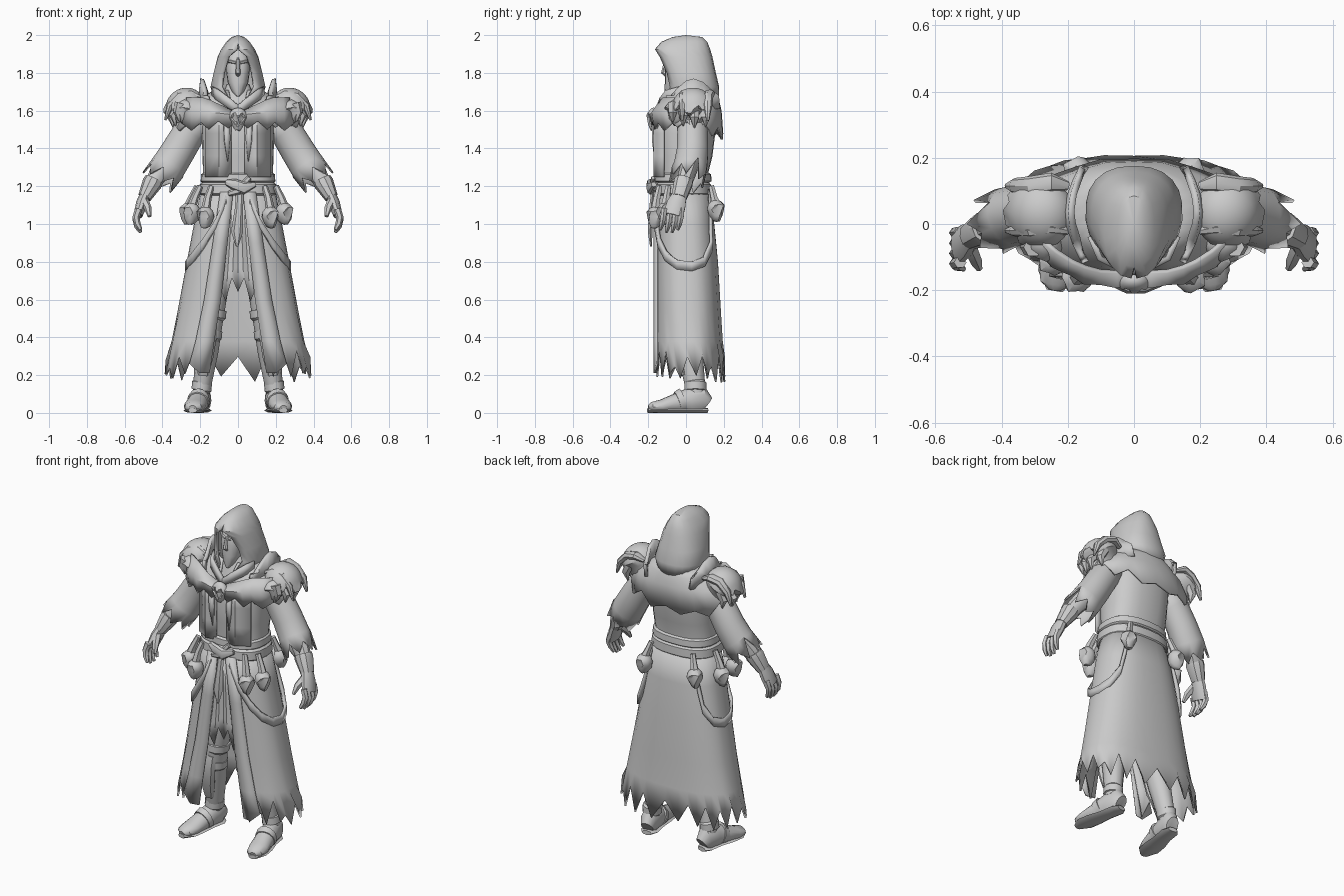
import bpy, bmesh, math, random
from mathutils import Vector, Matrix

random.seed(4)
grey = bpy.data.materials.new("stone grey")
grey.diffuse_color = (0.6, 0.6, 0.6, 1)


def finish(name, bm, mirror=False, thick=0, angle=35):
    bmesh.ops.remove_doubles(bm, verts=bm.verts, dist=0.0005)
    bmesh.ops.recalc_face_normals(bm, faces=bm.faces)
    me = bpy.data.meshes.new(name)
    bm.to_mesh(me)
    bm.free()
    me.materials.append(grey)
    ob = bpy.data.objects.new(name, me)
    bpy.context.collection.objects.link(ob)
    bpy.ops.object.select_all(action='DESELECT')
    ob.select_set(True)
    bpy.context.view_layer.objects.active = ob
    bpy.ops.object.shade_smooth_by_angle(angle=math.radians(angle))
    if thick:
        ob.modifiers.new("thickness", 'SOLIDIFY').thickness = thick
    if mirror:
        ob.modifiers.new("mirror", 'MIRROR')
    return ob


def loft(name, rings, closed=True, cap=True, **kw):
    bm = bmesh.new()
    rows = [[bm.verts.new(p) for p in r] for r in rings]
    n = len(rows[0])
    for a, b in zip(rows, rows[1:]):
        for i in range(n if closed else n - 1):
            j = (i + 1) % n
            bm.faces.new((a[i], a[j], b[j], b[i]))
    if cap and closed:
        bm.faces.new(rows[0])
        bm.faces.new(rows[-1])
    return finish(name, bm, **kw)


def wrap(name, levels, n=28, jag=0, drop=0, power=0.8, fold=0, **kw):
    """Cloth shell round the body; level = z, half width, front y, back y, half gap."""
    rings = []
    for k, (z, rx, yf, yb, gap) in enumerate(levels):
        a0 = math.asin(min(1, (gap / rx) ** (1 / power)))
        ring = []
        for i in range(n + 1):
            a = a0 + (2 * math.pi - 2 * a0) * i / n
            s, c = math.sin(a), math.cos(a)
            w = 1 + fold * k / len(levels) * (-1) ** i
            x = rx * w * math.copysign(abs(s) ** power, s)
            y = (yf + yb) / 2 - (yb - yf) / 2 * w * math.copysign(abs(c) ** power, c)
            dz = 0
            if k == len(levels) - 1:                      # ragged hem
                tear = random.uniform(.5, 1.3) if i % 2 else random.uniform(0, .35)
                dz = jag * tear - drop * (1 - c) / 2
            ring.append((x, y, z + dz))
        rings.append(ring)
    return loft(name, rings, closed=False, **kw)


def tube(name, pts, radii, n=10, up=(0, 1, 0), jag=0, floor=None, **kw):
    """Tube through points; each radius is a pair: sideways, along up."""
    pts = [Vector(p) for p in pts]
    rings = []
    for k, p in enumerate(pts):
        d = (pts[min(k + 1, len(pts) - 1)] - pts[max(k - 1, 0)]).normalized()
        side = d.cross(Vector(up)).normalized()
        top = side.cross(d)
        ring = []
        for i in range(n):
            a = 2 * math.pi * i / n
            q = p + side * radii[k][0] * math.cos(a) + top * radii[k][1] * math.sin(a)
            if jag and k == len(pts) - 1:
                q -= d * jag * (i % 2) * random.uniform(.5, 1.2)
            if floor is not None:
                q.z = max(q.z, floor)
            ring.append(q)
        rings.append(ring)
    return loft(name, rings, cap=not jag, **kw)


def ribbon(name, pts, width, thick=0.018, **kw):
    """Flat hanging strap, wide in z."""
    return loft(name, [[Vector(p) + Vector((0, 0, s * width / 2)) for s in (1, -1)] for p in pts],
                closed=False, thick=thick, **kw)


def skull(name, loc, size, turn=0, pitch=0, sub=3, **kw):
    bm = bmesh.new()
    bmesh.ops.create_icosphere(bm, subdivisions=sub, radius=1)
    for v in bm.verts:
        p = v.co.copy()
        if p.z < -0.15:                                   # cheeks and jaw
            v.co.x *= 0.75
            v.co.z *= 1.15
        for e in (-.4, .4):                               # eye sockets
            if (p - Vector((e, -.9, -.05))).length < 0.34:
                v.co.y += 0.38
        if (p - Vector((0, -.9, -.42))).length < 0.2:     # nose hole
            v.co.y += 0.25
        if 0.2 < p.z < 0.45 and p.y < -0.4:               # brow
            v.co.y -= 0.15
        if p.z < -0.65 and p.y < 0:                       # teeth
            v.co.z -= 0.12 * (int(abs(p.x) * 9) % 2)
    rot = Matrix.Rotation(turn, 4, 'Z') @ Matrix.Rotation(pitch, 4, 'X')
    bm.transform(Matrix.Translation(loc) @ rot @ Matrix.Diagonal((*size, 1)))
    return finish(name, bm, **kw)


# Hood, face mask and neck scarf
wrap("hood", [(2.0, .0001, .0, .0001, 0), (1.99, .034, -.07, .085, 0), (1.965, .062, -.13, .112, 0),
              (1.925, .09, -.165, .128, .008), (1.885, .108, -.15, .14, .05), (1.8, .13, -.122, .158, .078),
              (1.725, .147, -.105, .176, .088), (1.66, .125, -.115, .175, .05)], n=18, power=.85, thick=.014)
wrap("face_mask", [(1.93, .03, -.07, .0, 0), (1.88, .058, -.1, .03, 0), (1.82, .064, -.112, .04, 0),
                   (1.75, .055, -.112, .04, 0), (1.70, .034, -.115, .02, 0), (1.675, .008, -.11, -.05, 0)], n=16)
tube("mask_ridge", [(0, -.095, 1.88), (0, -.112, 1.85), (0, -.124, 1.8), (0, -.108, 1.785)],
     [(.007, .006), (.009, .008), (.014, .01), (.01, .006)], n=6)
tube("mask_brow", [(.01, -.105, 1.853), (.04, -.095, 1.86), (.06, -.07, 1.86)], [(.008, .008)] * 3, n=6, mirror=True)
wrap("neck", [(1.74, .06, -.07, .06, 0), (1.6, .12, -.12, .1, 0)], n=16)
ribbon("collar_fold", [(.0, -.155, 1.6), (.05, -.14, 1.64), (.11, -.11, 1.68), (.14, -.04, 1.7)], .055, mirror=True)

# Torso with coat lapels
wrap("torso", [(1.64, .14, -.1, .13, 0), (1.56, .19, -.14, .16, 0), (1.48, .192, -.155, .155, 0),
               (1.36, .188, -.152, .14, 0), (1.26, .185, -.14, .115, 0), (1.15, .2, -.14, .12, 0)], n=24)
loft("lapel", [[(.035, -.16, z), (.1, -.173, z), (.11, -.16, z), (.175, -.125, z)]
               for z in (1.58, 1.48, 1.36, 1.25)], closed=False, thick=.014, mirror=True)
loft("chest_strap", [[(.045, -.172, 1.56), (.075, -.18, 1.55)], [(.04, -.174, 1.45), (.07, -.18, 1.44)],
                     [(.05, -.162, 1.34), (.055, -.167, 1.33)]], closed=False, thick=.012, mirror=True)

# Tattered mantle and its overlapping front layer
wrap("mantle", [(1.71, .13, -.085, .15, .05), (1.66, .2, -.11, .175, .04), (1.6, .285, -.14, .19, .03),
                (1.52, .335, -.155, .2, .02)], n=22, jag=.06, drop=.08, power=.95, fold=.02, thick=.012)
loft("mantle_front", [[(x, y + .035, 1.59 + .45 * min(x, .18)), (x * 1.02, y - .01 * (i % 2), 1.575 + .12 * min(x, .15)),
                       (x * 1.04, y + .004, 1.55 - .04 * (i % 2) - .06 * x)]
                      for i, (x, y) in enumerate(((0, -.175), (.05, -.184), (.1, -.184), (.15, -.172),
                                                  (.19, -.155), (.24, -.123), (.285, -.085)))],
     closed=False, thick=.016, mirror=True)
skull("chest_skull", (0, -.172, 1.56), (.05, .034, .056), sub=3)

# Shoulder armour: skull plates, raised collars, horned edges and fangs
skull("shoulder_skull", (.28, .035, 1.625), (.108, .105, .095), turn=math.radians(78), pitch=math.radians(30), mirror=True)
skull("shoulder_front_skull", (.275, -.05, 1.595), (.066, .056, .066), turn=math.radians(38), pitch=math.radians(15), sub=2, mirror=True)
loft("shoulder_collar", [[(.155 + .05 * s, -.12 + .3 * t, 1.61), (.165 + .045 * s, -.105 + .28 * t, 1.68),
                          (.16 + .04 * s, -.09 + .26 * t, 1.67 + .1 * s)]
                         for t in (0, .15, .35, .5, .7, .85, 1) for s in [math.sin(math.pi * t)]],
     closed=False, thick=.02, mirror=True)
for i, (y, z) in enumerate(((-.07, 1.56), (-.015, 1.54), (.045, 1.53), (.105, 1.535))):
    tube(f"shoulder_fang_{i}", [(.305, y, z + .08), (.36 - abs(y - .03) * .4, y, z + .03), (.348 - abs(y - .03) * .4, y, z - .02)],
         [(.03, .03), (.024, .026), (.004, .004)], n=6, mirror=True)
for i, (y, r) in enumerate(((-.02, .022), (.115, .03))):
    tube(f"shoulder_ridge_{i}", [(.2, y, 1.67), (.25, y + .01, 1.69), (.31, y, 1.675), (.36, y, 1.625), (.385, y, 1.55)],
         [(.012, .014), (.022, r), (.024, r), (.02, r * .8), (.006, .008)], n=8, mirror=True)

# Arms: ragged sleeves, forearms, cuffs and hands
tube("sleeve", [(.19, .03, 1.57), (.255, .035, 1.49), (.315, .035, 1.39), (.365, .025, 1.31), (.425, .0, 1.22)],
     [(.08, .08), (.087, .083), (.09, .085), (.093, .09), (.097, .095)], n=14, jag=.1, thick=.01, mirror=True)
tube("forearm", [(.36, .03, 1.34), (.43, .0, 1.25), (.485, -.03, 1.16)], [(.055, .05), (.048, .046), (.036, .034)], mirror=True)
tube("cuff", [(.445, -.01, 1.235), (.455, -.015, 1.215), (.495, -.037, 1.14)], [(.05, .05), (.053, .052), (.036, .042)], mirror=True)
tube("palm", [(.487, -.03, 1.165), (.508, -.05, 1.11), (.53, -.068, 1.045)], [(.028, .035), (.032, .052), (.024, .056)], mirror=True)
for i in range(4):
    y = -.116 + .031 * i
    z = 1.06 - .007 * i * (3 - i)
    tube(f"finger_{i}", [(.525, y, z + .02), (.54, y - .004, z - .025), (.532, y - .012, z - .06), (.515, y - .02, z - .09)],
         [(.02, .017), (.019, .017), (.017, .015), (.009, .008)], n=6, mirror=True)
tube("thumb", [(.495, -.07, 1.12), (.478, -.11, 1.085), (.468, -.135, 1.04)], [(.024, .022), (.02, .02), (.01, .01)], n=6, mirror=True)

# Belts and buckle knot
for nm, z, h, g in (("upper_belt", 1.245, .026, .0), ("lower_belt", 1.185, .034, .008)):
    wrap(nm, [(z + h, .184 + g, -.15, .12, 0), (z + h * .7, .195 + g, -.166, .133, 0),
              (z - h * .7, .198 + g, -.168, .135, 0), (z - h, .19 + g, -.15, .125, 0)], n=24)
tube("belt_knot", [(-.06, -.17, 1.22), (-.02, -.19, 1.21), (.03, -.19, 1.19), (.09, -.17, 1.21)],
     [(.016, .02), (.03, .02), (.034, .02), (.014, .015)], n=8)
tube("buckle", [(-.05, -.175, 1.16), (.0, -.19, 1.175), (.06, -.175, 1.245)], [(.014, .01), (.022, .012), (.014, .01)], n=6)
tube("hanging_sash", [(.01, -.175, 1.18), (.005, -.185, 1.08), (-.005, -.19, .96), (-.005, -.185, .88)],
     [(.02, .01), (.022, .012), (.032, .014), (.006, .006)], n=6)

# Long coat skirt, front panels and loincloth
wrap("coat_skirt", [(1.2, .193, -.14, .122, .03), (1.0, .233, -.155, .15, .05), (.8, .27, -.16, .17, .07),
                    (.55, .316, -.163, .185, .11), (.38, .35, -.165, .195, .15), (.19, .387, -.168, .208, .185)],
     n=34, jag=.12, drop=.03, fold=.012, thick=.01)
loft("front_panel", [[(.025 + d, -.162, z), (.06 + d * 1.15, -.172, z), (.095 + d * 1.3, -.158, z + (.05 if z < .3 else 0))]
                     for d, z in ((0, 1.17), (.03, .9), (.065, .6), (.1, .38), (.125, .21))],
     closed=False, thick=.01, mirror=True)
loft("loincloth", [[(u * (.05 + .08 * t), -.138 - .01 * (i % 2), 1.18 - t * (.64 - (.1 * (i % 2) if t == 1 else 0) - .1 * (1 - abs(u))))
                    for i, u in enumerate((-1, -.75, -.5, -.25, 0, .25, .5, .75, 1))]
                   for t in (0, .4, .75, 1)], closed=False, thick=.01)

# Draped side straps
ribbon("side_strap", [(.06, -.172, 1.14), (.12, -.168, 1.0), (.185, -.15, .9), (.24, -.112, .83), (.275, -.05, .785),
                      (.281, .03, .775), (.26, .1, .8), (.212, .142, .88), (.175, .14, 1.0), (.14, .135, 1.16)],
       .05, mirror=True)

# Trophy skulls on cords round the belt
for i, (x, y, z) in enumerate(((.172, -.163, 1.04), (-.172, -.163, 1.04), (.245, -.11, 1.06), (-.245, -.11, 1.06),
                               (.17, .158, 1.075), (-.17, .158, 1.075), (-.262, .03, 1.06))):
    skull(f"trophy_skull_{i}", (x, y, z), (.047, .047, .056), turn=math.atan2(x, -y), sub=2)
    tube(f"trophy_cord_{i}", [(x * .82, y * .85, 1.2), (x * .93, y * .94, 1.14), (x, y, z + .03)],
         [(.016, .016), (.02, .02), (.026, .026)], n=6)

# Legs, knee wraps and boots
tube("leg", [(.085, 0, 1.1), (.11, 0, .75), (.14, -.01, .5), (.165, .02, .33), (.195, .055, .1)],
     [(.08, .09), (.075, .085), (.062, .07), (.062, .068), (.044, .05)], n=12, mirror=True)
for i, (x, y, z, r) in enumerate(((.13, -.01, .53, .07), (.15, .0, .42, .068), (.19, .05, .14, .053))):
    tube(f"leg_wrap_{i}", [(x - .004, y, z + .03), (x, y, z + .02), (x + .004, y, z - .02), (x + .008, y, z - .03)],
         [(r - .012, r - .006), (r, r + .006), (r, r + .006), (r - .014, r - .006)], n=12, mirror=True)
tube("shin_guard", [(.14, -.06, .48), (.155, -.06, .42), (.175, -.04, .3), (.185, -.01, .2)],
     [(.03, .02), (.045, .03), (.045, .032), (.03, .02)], n=8, mirror=True)
tube("boot", [(.185, .11, .045), (.19, .085, .065), (.202, .02, .065), (.216, -.06, .05), (.23, -.13, .035), (.237, -.18, .03), (.24, -.197, .025)],
     [(.035, .045), (.05, .075), (.052, .07), (.056, .05), (.058, .036), (.046, .028), (.02, .015)],
     n=14, up=(0, 0, 1), floor=.008, mirror=True)
tube("boot_sole", [(.185, .114, .013), (.19, .08, .013), (.204, .0, .013), (.22, -.08, .013), (.231, -.15, .013), (.24, -.202, .013)],
     [(.03, .013), (.052, .013), (.05, .013), (.06, .013), (.06, .013), (.024, .013)], n=8, up=(0, 0, 1), mirror=True)
tube("boot_strap", [(.207, -.015, .065), (.213, -.045, .055)], [(.06, .068), (.06, .058)], n=12, up=(0, 0, 1), floor=.01, mirror=True)
